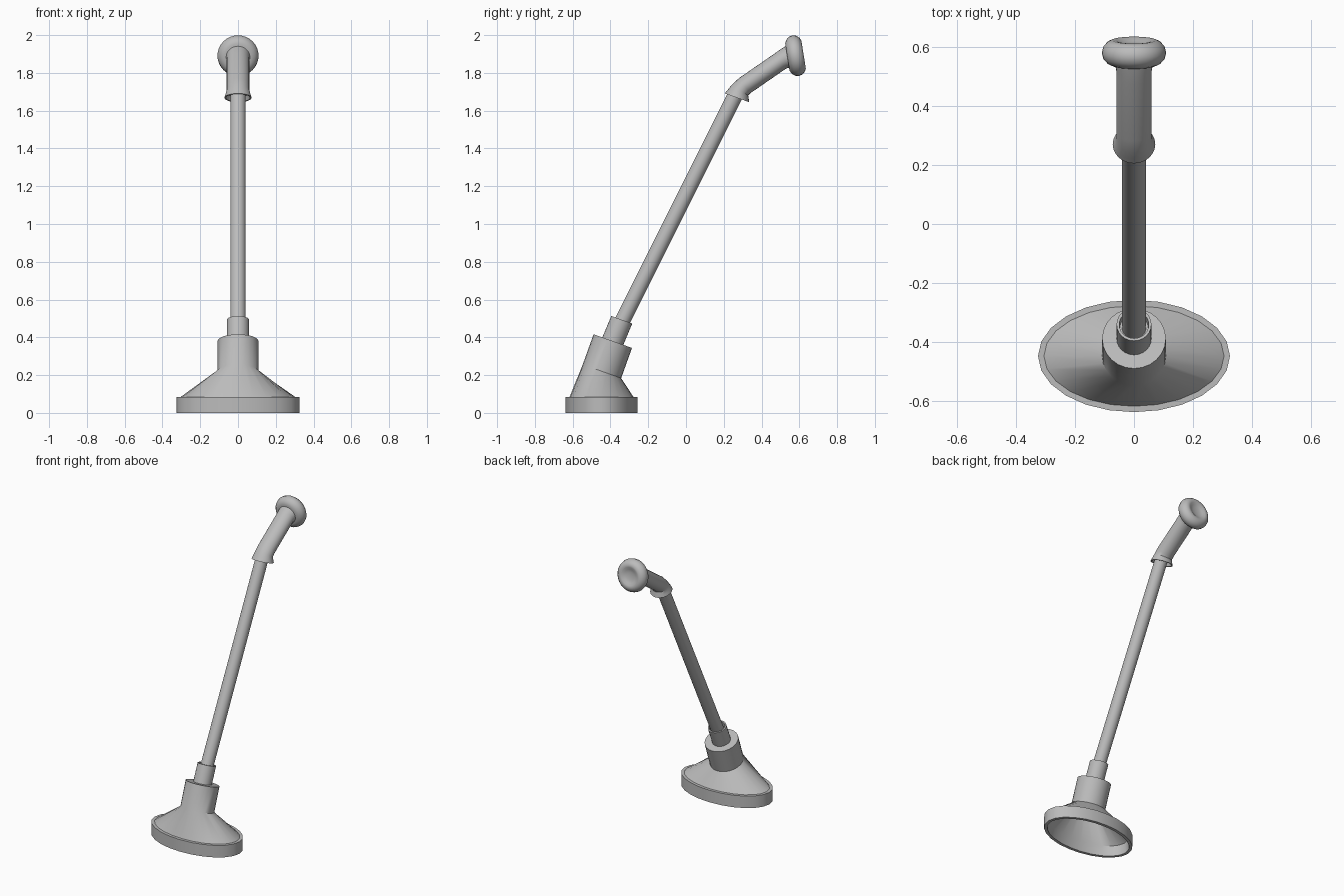
import bpy, bmesh, math
from mathutils import Vector

cube = bpy.data.objects.get("Cube")
if cube:
    bpy.data.objects.remove(cube, do_unlink=True)

grey = bpy.data.materials.new("plain grey")
grey.use_nodes = True
colour = (0.5, 0.5, 0.5, 1)
grey.diffuse_color = colour
grey.node_tree.nodes["Principled BSDF"].inputs["Base Color"].default_value = colour


def loft(name, rings, sides=24):
    """Skin elliptical rings given as (y, z, tilt in degrees, half width, half depth)."""
    bm = bmesh.new()
    loops = []
    for y, z, tilt, rx, ry in rings:
        t = math.radians(tilt)
        across = Vector((0, math.cos(t), math.sin(t)))
        loops.append([
            bm.verts.new(Vector((rx * math.cos(a), y, z)) + across * ry * math.sin(a))
            for a in (2 * math.pi * i / sides for i in range(sides))])
    for low, high in zip(loops, loops[1:]):
        for i in range(sides):
            j = (i + 1) % sides
            bm.faces.new((low[i], low[j], high[j], high[i]))
    bm.faces.new(loops[0][::-1])
    bm.faces.new(loops[-1])
    bmesh.ops.recalc_face_normals(bm, faces=bm.faces)
    mesh = bpy.data.meshes.new(name)
    bm.to_mesh(mesh)
    bm.free()
    mesh.materials.append(grey)
    obj = bpy.data.objects.new(name, mesh)
    bpy.context.collection.objects.link(obj)
    bpy.ops.object.select_all(action='DESELECT')
    obj.select_set(True)
    bpy.context.view_layer.objects.active = obj
    bpy.ops.object.shade_smooth_by_angle(angle=math.radians(35))
    return obj


NECK = -19.6   # tilt of the neck rings
POLE = -26.6   # tilt of the pole rings
KNOB = -80.8   # tilt of the knob rings

# Hollow oval foot: inside surface, rim, flared skirt, then the leaning neck
loft("foot", [
    (-0.41, 0.31, NECK, 0.10, 0.10),
    (-0.445, 0.22, NECK, 0.10, 0.10),
    (-0.447, 0.07, 0, 0.30, 0.165),
    (-0.447, 0.0, 0, 0.305, 0.17),
    (-0.447, 0.0, 0, 0.325, 0.19),
    (-0.447, 0.083, 0, 0.325, 0.19),
    (-0.447, 0.083, 0, 0.305, 0.17),
    (-0.445, 0.22, NECK, 0.108, 0.108),
    (-0.3875, 0.38, NECK, 0.108, 0.108)])

# Open socket that holds the pole
loft("pole_socket", [
    (-0.40, 0.35, NECK, 0.059, 0.059),
    (-0.340, 0.493, NECK, 0.059, 0.059),
    (-0.340, 0.493, NECK, 0.050, 0.050),
    (-0.352, 0.460, NECK, 0.048, 0.048)])

# Long leaning pole
loft("pole", [
    (-0.36, 0.44, POLE, 0.041, 0.041),
    (0.268, 1.696, POLE, 0.041, 0.041)])

# Hand grip with a flared, recessed lower lip
loft("grip", [
    (0.277, 1.69, NECK, 0.055, 0.05),
    (0.27, 1.668, NECK, 0.064, 0.062),
    (0.27, 1.668, NECK, 0.072, 0.069),
    (0.276, 1.685, -23, 0.067, 0.061),
    (0.285, 1.708, -32, 0.060, 0.052),
    (0.31, 1.732, -54, 0.060, 0.050),
    (0.50, 1.863, -56, 0.060, 0.050),
    (0.52, 1.876, -68, 0.060, 0.053),
    (0.545, 1.885, KNOB, 0.065, 0.062)])

# Rounded knob with a dished end, as (distance along axis, radius)
profile = [(-0.044, 0.05), (-0.044, 0.072), (-0.036, 0.090), (-0.020, 0.104),
           (0.0, 0.109), (0.020, 0.104), (0.036, 0.090), (0.043, 0.074),
           (0.041, 0.060), (0.033, 0.045), (0.028, 0.025), (0.027, 0.005)]
t = math.radians(KNOB)
loft("knob", [(0.58 - math.sin(t) * d, 1.891 + math.cos(t) * d, KNOB, r, r)
              for d, r in profile], 32)
